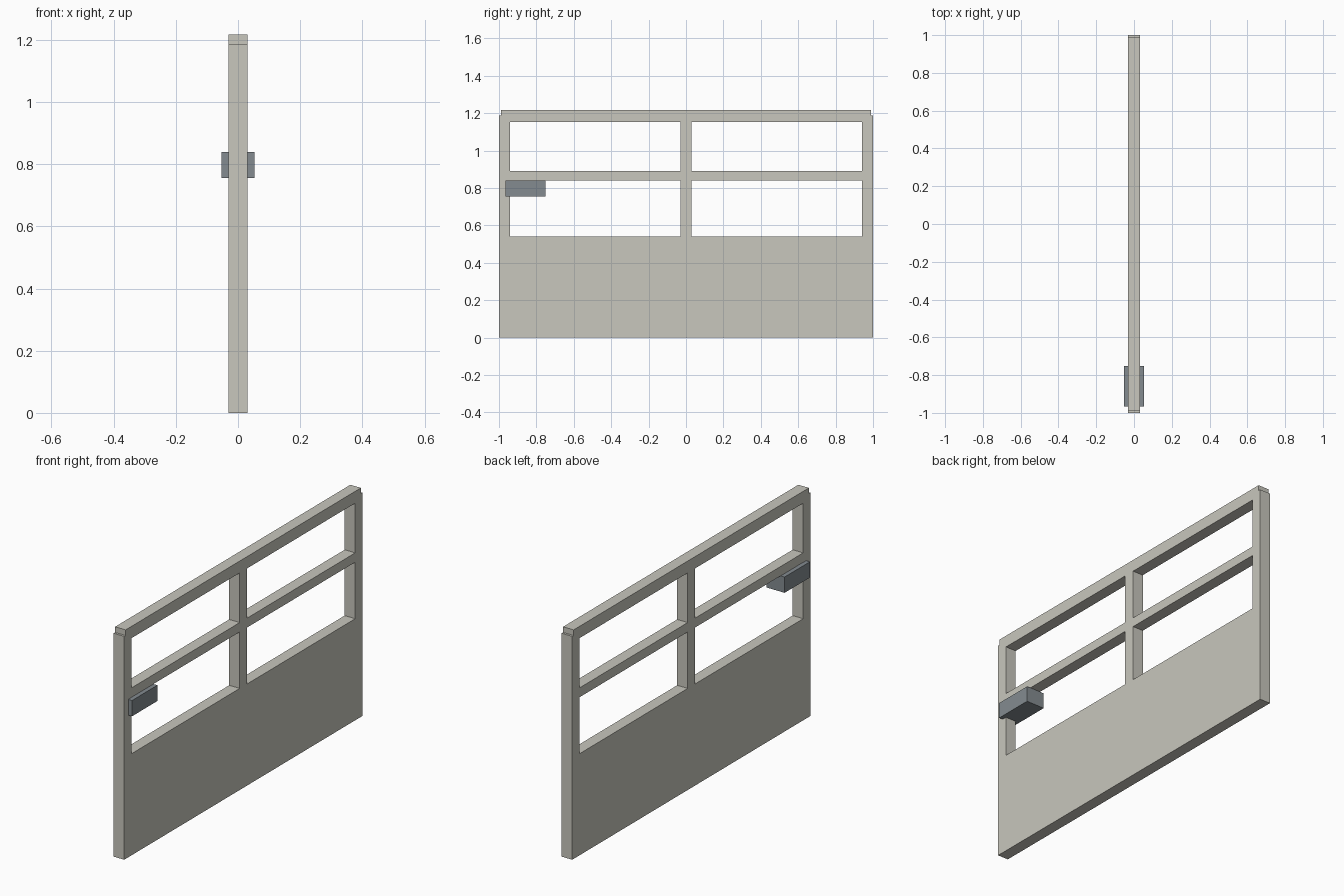
import bpy, bmesh

if "Cube" in bpy.data.objects:
    bpy.data.objects.remove(bpy.data.objects["Cube"])


def material(name, rgb):
    m = bpy.data.materials.new(name)
    m.diffuse_color = (*rgb, 1)
    m.use_nodes = True
    m.node_tree.nodes["Principled BSDF"].inputs["Base Color"].default_value = m.diffuse_color
    return m


def finish(name, bm, mat):
    bmesh.ops.recalc_face_normals(bm, faces=bm.faces)
    me = bpy.data.meshes.new(name)
    bm.to_mesh(me)
    bm.free()
    ob = bpy.data.objects.new(name, me)
    bpy.context.collection.objects.link(ob)
    me.materials.append(mat)
    return ob


panel_mat = material("panel_paint", (0.58, 0.57, 0.51))
lock_mat = material("lock_metal", (0.23, 0.26, 0.28))

# Door leaf: a grid of cells with four window openings and a stepped top edge
T = 0.031
ys = [-1, -0.988, -0.94, -0.03, 0.03, 0.94, 0.988, 1]
zs = [0, 0.54, 0.84, 0.89, 1.154, 1.187, 1.217]
open_cells = {(c, r) for c in (2, 4) for r in (1, 3)}     # windows
open_cells |= {(c, 5) for c in (0, 6)}                    # notched top corners

bm = bmesh.new()
grid = [[bm.verts.new((-T, y, z)) for z in zs] for y in ys]
for c in range(len(ys) - 1):
    for r in range(len(zs) - 1):
        if (c, r) not in open_cells:
            bm.faces.new((grid[c][r], grid[c + 1][r],
                          grid[c + 1][r + 1], grid[c][r + 1]))
bmesh.ops.delete(bm, geom=[v for v in bm.verts if not v.link_faces], context='VERTS')
res = bmesh.ops.extrude_face_region(bm, geom=bm.faces[:], use_keep_orig=True)
new_verts = [g for g in res["geom"] if isinstance(g, bmesh.types.BMVert)]
bmesh.ops.translate(bm, verts=new_verts, vec=(2 * T, 0, 0))
finish("door_leaf", bm, panel_mat)

# Lock block passing through the leaf near one edge
bm = bmesh.new()
bmesh.ops.create_cube(bm, size=1)
bmesh.ops.scale(bm, verts=bm.verts, vec=(0.106, 0.213, 0.084))
bmesh.ops.translate(bm, verts=bm.verts, vec=(0, -0.859, 0.797))
finish("lock_block", bm, lock_mat)
